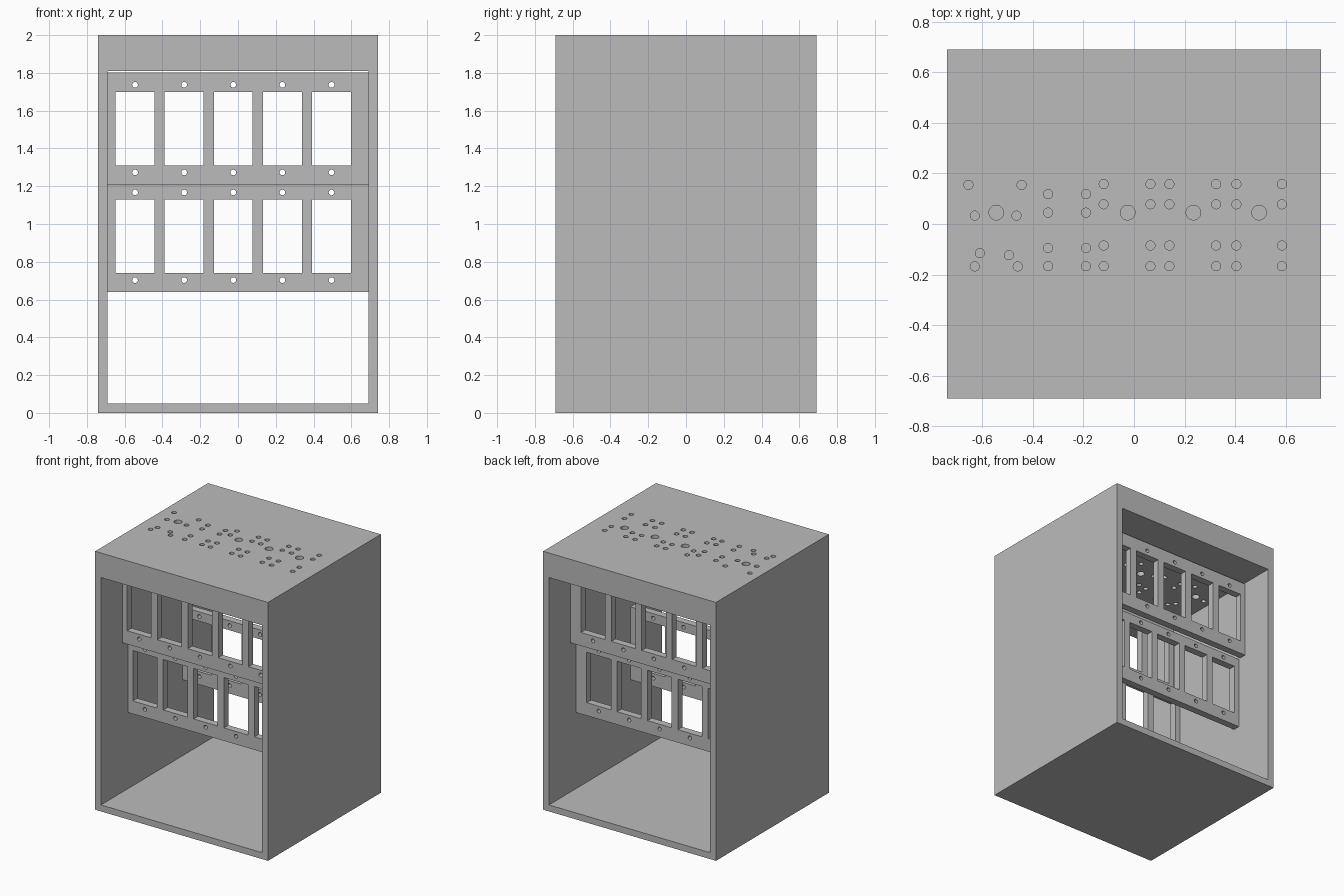
import bpy
import bmesh
from mathutils import Matrix, Vector

cube = bpy.data.objects.get("Cube")
if cube:
    bpy.data.objects.remove(cube, do_unlink=True)

grey = bpy.data.materials.new("plain grey")
grey.use_nodes = True
colour = (0.5, 0.5, 0.5, 1)
grey.diffuse_color = colour
grey.node_tree.nodes["Principled BSDF"].inputs["Base Color"].default_value = colour


def add_box(bm, low, high):
    low, high = Vector(low), Vector(high)
    matrix = Matrix.Translation((low + high) / 2) @ Matrix.Diagonal((*(high - low), 1))
    bmesh.ops.create_cube(bm, size=1, matrix=matrix)


def add_cylinder(bm, centre, radius, depth, axis="Z"):
    turn = Matrix.Rotation(1.5707963, 4, "X") if axis == "Y" else Matrix()
    bmesh.ops.create_cone(bm, cap_ends=True, segments=24, radius1=radius,
                          radius2=radius, depth=depth,
                          matrix=Matrix.Translation(centre) @ turn)


def make_object(name, bm):
    mesh = bpy.data.meshes.new(name)
    bm.to_mesh(mesh)
    bm.free()
    obj = bpy.data.objects.new(name, mesh)
    bpy.context.collection.objects.link(obj)
    mesh.materials.append(grey)
    return obj


def cut(obj, cutter_bm):
    cutter = make_object("cutter", cutter_bm)
    cutter.hide_render = True
    mod = obj.modifiers.new("openings", "BOOLEAN")
    mod.operation = "DIFFERENCE"
    mod.solver = "EXACT"
    mod.object = cutter
    bpy.context.view_layer.objects.active = obj
    bpy.ops.object.modifier_apply(modifier=mod.name)
    bpy.data.objects.remove(cutter, do_unlink=True)


# Cabinet shell, open at front and back, with a thick top
bm = bmesh.new()
add_box(bm, (-0.74, -0.69, 0), (0.74, 0.69, 2))
shell = make_object("cabinet_shell", bm)

bm = bmesh.new()
add_box(bm, (-0.69, -0.8, 0.05), (0.69, 0.8, 1.81))
cut(shell, bm)

# Holes drilled through the top: regular columns, the fanned group, large ones
holes = []
for x in (-0.34, -0.19):
    holes += [(x, y) for y in (0.118, 0.045, -0.095, -0.167)]
for x in (-0.12, 0.065, 0.14, 0.325, 0.405, 0.585):
    holes += [(x, y) for y in (0.158, 0.078, -0.085, -0.167)]
holes += [(-0.655, 0.155), (-0.445, 0.155), (-0.63, 0.033), (-0.465, 0.033),
          (-0.61, -0.115), (-0.495, -0.123), (-0.63, -0.168), (-0.46, -0.168)]

bm = bmesh.new()
for x, y in holes:
    add_cylinder(bm, (x, y, 1.9), 0.018, 0.4)
for x in (-0.545, -0.025, 0.235, 0.495):
    add_cylinder(bm, (x, 0.045, 1.9), 0.029, 0.4)
cut(shell, bm)

# Window panels: an upper and a lower one behind each opening
columns = [-0.545 + 0.26 * i for i in range(5)]
thickness = 0.055


def window_panel(name, side, depth, bottom, top, sill):
    ys = sorted((side * depth, side * (depth - thickness)))
    bm = bmesh.new()
    add_box(bm, (-0.69, ys[0], bottom), (0.69, ys[1], top))
    panel = make_object(name, bm)
    bm = bmesh.new()
    for x in columns:
        add_box(bm, (x - 0.103, ys[0] - 0.1, sill), (x + 0.103, ys[1] + 0.1, sill + 0.39))
        for z in (sill - 0.037, sill + 0.427):
            add_cylinder(bm, (x, sum(ys) / 2, z), 0.015, 0.3, "Y")
    cut(panel, bm)


for label, side in (("front", -1), ("back", 1)):
    window_panel(label + "_upper_panel", side, 0.43, 1.207, 1.802, 1.31)
    window_panel(label + "_lower_panel", side, 0.36, 0.64, 1.203, 0.74)
